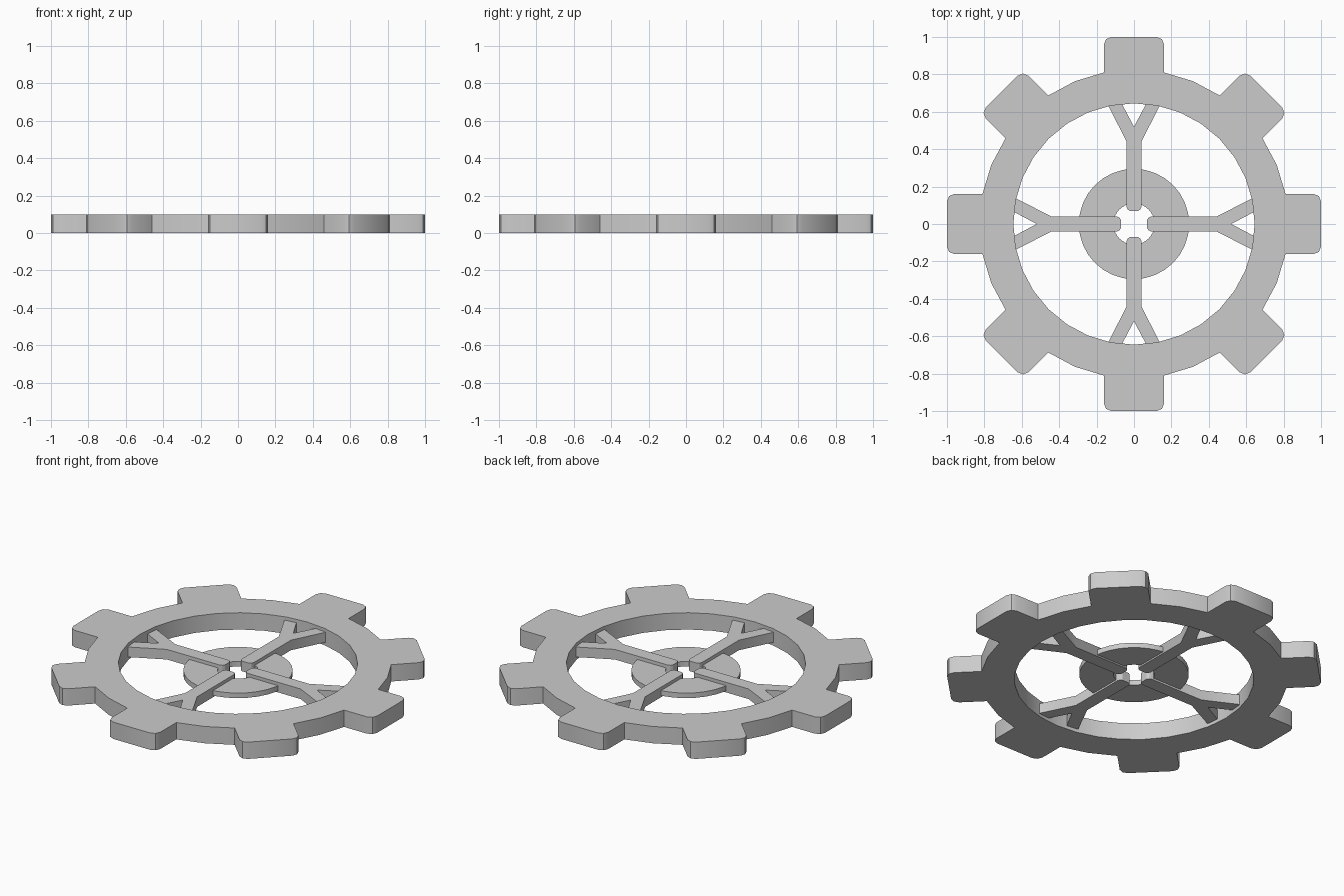
import bpy, bmesh
from math import cos, sin, pi
from mathutils import Matrix

if "Cube" in bpy.data.objects:
    bpy.data.objects.remove(bpy.data.objects["Cube"])


def polar(r, a):
    return (r * cos(a), r * sin(a))


def turn(p, a):
    return (p[0] * cos(a) - p[1] * sin(a), p[0] * sin(a) + p[1] * cos(a))


def finish(name, bm):
    bmesh.ops.recalc_face_normals(bm, faces=bm.faces)
    me = bpy.data.meshes.new(name)
    bm.to_mesh(me)
    bm.free()
    ob = bpy.data.objects.new(name, me)
    bpy.context.collection.objects.link(ob)
    bpy.context.view_layer.objects.active = ob
    ob.select_set(True)
    bpy.ops.object.shade_smooth_by_angle(angle=0.5)
    ob.select_set(False)


def prism(bm, pts, z0, z1):
    """Extruded closed outline."""
    face = bm.faces.new([bm.verts.new((x, y, z0)) for x, y in pts])
    ext = bmesh.ops.extrude_face_region(bm, geom=[face])["geom"]
    bmesh.ops.translate(bm, vec=(0, 0, z1 - z0),
                        verts=[v for v in ext if isinstance(v, bmesh.types.BMVert)])


def annulus(bm, r_in, r_out, n, z0, z1):
    """Flat ring with a square cross-section; returns the outer wall faces."""
    loops = [[bm.verts.new((*polar(r, 2 * pi * i / n), z)) for i in range(n)]
             for r, z in ((r_in, z0), (r_out, z0), (r_out, z1), (r_in, z1))]
    walls = []
    for k in range(4):
        a, b = loops[k], loops[(k + 1) % 4]
        for i in range(n):
            j = (i + 1) % n
            f = bm.faces.new((a[i], a[j], b[j], b[i]))
            if k == 1:
                walls.append(f)
    return walls, loops


# Gear rim: 32-sided ring with eight teeth grown from pairs of wall faces
N, R, H = 32, 0.826, 0.10
bm = bmesh.new()
walls, loops = annulus(bm, 0.645, R, N, 0, H)
half = R * sin(pi / 16)
tip = [(0.96, -half), (0.988, -half + 0.012), (1.0, -half + 0.04),
       (1.0, half - 0.04), (0.988, half - 0.012), (0.96, half)]
remove = []
for t in range(8):
    a, i = t * pi / 4, t * 4
    remove += [walls[i - 1], walls[i]]
    low, high = ([bm.verts.new((*turn(p, a), z)) for p in tip] for z in (0, H))
    base = [(i - 1) % N, i, (i + 1) % N]
    lo = [loops[1][base[0]]] + low + [loops[1][base[2]]]
    hi = [loops[2][base[0]]] + high + [loops[2][base[2]]]
    for k in range(7):
        bm.faces.new((lo[k], lo[k + 1], hi[k + 1], hi[k]))
    bm.faces.new(lo + [loops[1][i]])
    bm.faces.new(hi + [loops[2][i]])
bmesh.ops.delete(bm, geom=remove, context='FACES_ONLY')
finish("gear_rim", bm)

# Thin hub disc
bm = bmesh.new()
annulus(bm, 0.11, 0.295, 32, 0.03, 0.06)
finish("hub_disc", bm)

# Four Y-shaped spokes
upper = [(0.07, 0.022), (0.078, 0.034), (0.092, 0.04), (0.44, 0.04),
         (0.643, 0.142), (0.652, 0.07)]
outline = upper + [(0.52, 0)] + [(x, -y) for x, y in reversed(upper)]
for t, side in enumerate(("right", "back", "left", "front")):
    bm = bmesh.new()
    prism(bm, [turn(p, t * pi / 2) for p in outline], 0.02, 0.08)
    finish("spoke_" + side, bm)
